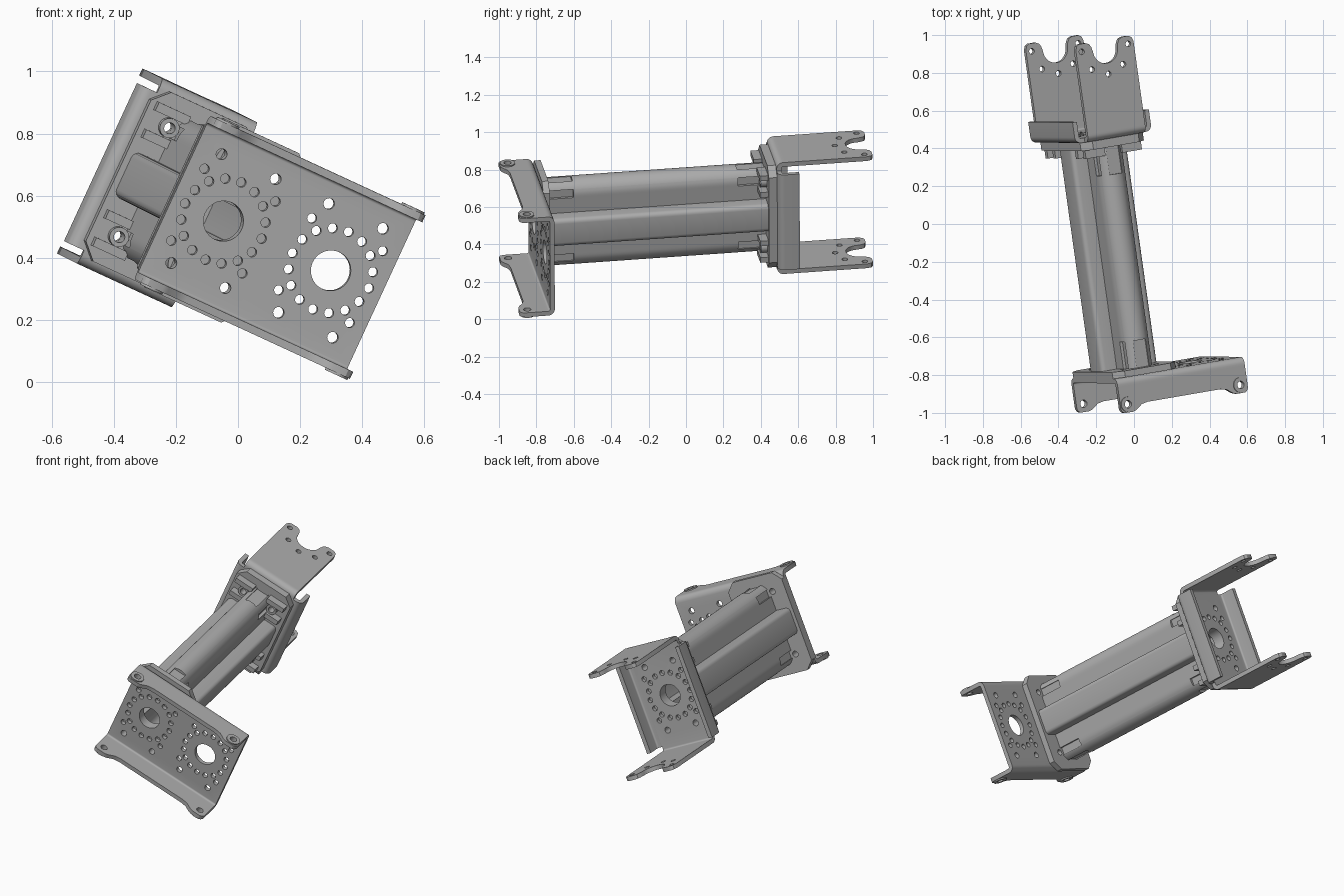
import bpy, bmesh, math
from mathutils import Matrix, Vector

cube = bpy.data.objects.get("Cube")
if cube:
    bpy.data.objects.remove(cube, do_unlink=True)

grey = bpy.data.materials.new("plain grey")
grey.use_nodes = True
colour = (0.42, 0.42, 0.42, 1)
grey.diffuse_color = colour
grey.node_tree.nodes["Principled BSDF"].inputs["Base Color"].default_value = colour

# Tilted frame: u along the wide plate, v across it, w along the link
w = Vector((-0.14, 1, 0.07)).normalized()
u = Vector((0.9, 0.155, -0.415))
u = (u - w * u.dot(w)).normalized()
v = w.cross(u)
FRAME = Matrix.Translation((-0.05, -0.79, 0.52)) @ Matrix((u, v, w)).transposed().to_4x4()
U, V, W = 0, 1, 2


def prism(pts, lo, hi, axes=(U, V, W)):
    return pts, lo, hi, axes


def make(name, prisms):
    """Mesh object from extruded outlines in the tilted frame."""
    bm = bmesh.new()
    for pts, lo, hi, axes in prisms:
        ends = []
        for d in (lo, hi):
            ring = []
            for a, b in pts:
                co = [0, 0, 0]
                co[axes[0]], co[axes[1]], co[axes[2]] = a, b, d
                ring.append(bm.verts.new(co))
            ends.append(ring)
        n = len(pts)
        bm.faces.new(ends[0])
        bm.faces.new(ends[1])
        for i in range(n):
            j = (i + 1) % n
            bm.faces.new((ends[0][i], ends[0][j], ends[1][j], ends[1][i]))
    bmesh.ops.recalc_face_normals(bm, faces=bm.faces)
    mesh = bpy.data.meshes.new(name)
    bm.to_mesh(mesh)
    bm.free()
    mesh.materials.append(grey)
    ob = bpy.data.objects.new(name, mesh)
    bpy.context.collection.objects.link(ob)
    ob.matrix_world = FRAME
    return ob


def select(ob):
    bpy.ops.object.select_all(action="DESELECT")
    ob.select_set(True)
    bpy.context.view_layer.objects.active = ob


def cut(ob, prisms):
    cutter = make("cutter", prisms)
    cutter.hide_render = True
    select(ob)
    mod = ob.modifiers.new("holes", "BOOLEAN")
    mod.operation, mod.solver, mod.object = "DIFFERENCE", "EXACT", cutter
    bpy.ops.object.modifier_apply(modifier=mod.name)
    bpy.data.objects.remove(cutter, do_unlink=True)


def arc(x, y, r, a0, a1, n):
    angles = [math.radians(a0 + (a1 - a0) * i / n) for i in range(n + 1)]
    return [(x + r * math.cos(a), y + r * math.sin(a)) for a in angles]


def circle(x, y, r, n=20):
    return arc(x, y, r, 0, 360, n)[:-1]


def rect(x0, x1, y0, y1):
    return [(x0, y0), (x1, y0), (x1, y1), (x0, y1)]


def mirrored(pts):
    return pts + [(-a, b) for a, b in reversed(pts)]


def bend(x0, half, leg, t=0.025, r=0.035):
    """Folded sheet section: flat from x0, then a round bend up to a leg."""
    outer = [(x0, 0)] + arc(half - r, r, r, -90, 0, 6) + [(half, leg)]
    inner = [(half - t, leg)] + arc(half - r, r, r - t, 0, -90, 6) + [(x0, t)]
    return outer + inner


def shift(pts, dx=0, dy=0, sy=1):
    return [(a + dx, b * sy + dy) for a, b in pts]


CORNERS = [(sx * 0.097, sy * 0.193) for sx in (-1, 1) for sy in (-1, 1)]


def hole_pattern(cx, lo, hi):
    """Hub pattern: bore, ring of sixteen, four diagonals, four corners."""
    outlines = [circle(0, 0, 0.065, 40)]
    outlines += [circle(x, y, 0.0155, 14) for x, y in circle(0, 0, 0.137, 16)]
    outlines += [circle(x, y, 0.0155, 14) for x, y in arc(0, 0, 0.18, 45, 315, 3)]
    outlines += [circle(x, y, 0.018, 14) for x, y in CORNERS]
    return [prism(shift(o, cx), lo, hi) for o in outlines]


TUBE_END, BACK = 1.22, 1.265
MID, PITCH = 0.1925, 0.385
parts = []

# Front bracket web with two hub patterns
web = make("front_web", [prism(shift(mirrored(bend(0.1, 0.29, 0.045)), sy=-1), MID - 0.375, MID + 0.375, (V, W, U))])
cut(web, hole_pattern(0, -0.1, 0.1) + hole_pattern(PITCH, -0.1, 0.1))
parts.append(web)

# Front bracket flanges with eared ends
ear = [(0.375, -0.045), (0.375, -0.165), (0.367, -0.18), (0.355, -0.187), (0.305, -0.187),
       (0.285, -0.18), (0.25, -0.155), (0.215, -0.148)]
for name, s in (("upper", 1), ("lower", -1)):
    lo, hi = sorted((s * 0.265, s * 0.29))
    flange = make("front_flange_" + name, [prism(shift(mirrored(ear), MID), lo, hi, (U, W, V))])
    spots = [(MID + e * 0.332, -0.143) for e in (-1, 1)]
    holes = [prism(circle(x, y, 0.02), -0.4, 0.4, (U, W, V)) for x, y in spots]
    cut(flange, holes)
    lo, hi = sorted((s * 0.285, s * 0.297))
    rings = make("ear_washers_" + name, [prism(circle(x, y, 0.04, 28), lo, hi, (U, W, V)) for x, y in spots])
    cut(rings, holes)
    parts += [flange, rings]

# Rear bracket web and its two folded lips
web = make("rear_web", [prism(shift(mirrored(bend(0.1, 0.328, 0.045)), dy=BACK), -0.17, 0.17, (V, W, U))])
cut(web, hole_pattern(0, 1.2, 1.35))
parts.append(web)
for name, s in (("left", 1), ("right", -1)):
    fold = [(s * a, b + BACK) for a, b in bend(0.17, 0.225, 0.115)]
    parts.append(make("rear_lip_" + name, [prism(fold, -0.28, 0.28, (U, W, V))]))

# Rear flanges with a round notch between two ears
fork = [(0.17, BACK + 0.045), (0.17, 1.755), (0.162, 1.777), (0.145, 1.787), (0.108, 1.787),
        (0.088, 1.778), (0.078, 1.76)] + arc(0, 1.735, 0.072, 0, -80, 8)
for name, s in (("upper", 1), ("lower", -1)):
    lo, hi = sorted((s * 0.303, s * 0.328))
    flange = make("rear_flange_" + name, [prism(mirrored(fork), lo, hi, (U, W, V))])
    spots = [(-0.137, 1.745), (0.137, 1.745)] + arc(0, 1.735, 0.13, -135, -45, 2)
    cut(flange, [prism(circle(x, y, 0.0155, 14), -0.5, 0.5, (U, W, V)) for x, y in spots])
    parts.append(flange)

# Chamfered adapter plates at both tube ends
plate = mirrored([(0.135, -0.3), (0.185, -0.25), (0.185, 0.25), (0.135, 0.3)])
for name, lo, hi in (("front", 0.0, 0.035), ("rear", TUBE_END, BACK)):
    adapter = make("adapter_" + name, [prism(plate, lo, hi)])
    cut(adapter, [prism(circle(0, 0, 0.065, 40), lo - 0.1, hi + 0.1)]
        + [prism(circle(x, y, 0.018), lo - 0.1, hi + 0.1) for x, y in CORNERS])
    parts.append(adapter)

# Hollow cross-shaped tube with clearance pockets at its ends
def cross(t):
    q = [(0.165 - t, 0)] + arc(0.14, 0.055, 0.025 - t, 0, 90, 4)
    q += [(0.078 - t, 0.08 - t)] + arc(0, 0.175, 0.078 - t, 0, 90, 10)
    half = q + [(-a, b) for a, b in reversed(q[:-1])]
    return half + [(a, -b) for a, b in reversed(half[1:-1])]


tube = make("cross_tube", [prism(cross(0), 0.03, TUBE_END + 0.005)])
cut(tube, [prism(cross(0.024), 0, TUBE_END + 0.1)])
pockets = []
for lo, hi in ((0.0, 0.18), (TUBE_END - 0.15, TUBE_END + 0.1)):
    for s in (-1, 1):
        y0, y1 = sorted((s * 0.237, s * 0.3))
        pockets.append(prism(rect(-0.037, 0.037, y0, y1), lo, hi))
        for e in (-1, 1):
            x0, x1 = sorted((e * 0.062, e * 0.12))
            y0, y1 = sorted((s * 0.165, s * 0.21))
            pockets.append(prism(rect(x0, x1, y0, y1), lo, hi))
cut(tube, pockets)
parts.append(tube)

# Clamp ribs and screw bosses on the rear adapter
ribs = []
for x, y in CORNERS:
    e, s = math.copysign(1, x), math.copysign(1, y)
    x0, x1 = sorted((e * 0.05, e * 0.165))
    for c in (0.143, 0.24):
        y0, y1 = sorted((s * (c - 0.015), s * (c + 0.015)))
        ribs.append(prism(rect(x0, x1, y0, y1), TUBE_END - 0.045, TUBE_END + 0.005))
parts.append(make("clamp_ribs", ribs))
boss = make("screw_bosses", [prism(circle(x, y, 0.032), TUBE_END - 0.035, TUBE_END + 0.005) for x, y in CORNERS])
cut(boss, [prism(circle(x, y, 0.018), 1, 1.3) for x, y in CORNERS])
parts.append(boss)

# Smooth the round faces and keep the folds crisp
for ob in parts:
    select(ob)
    bpy.ops.object.shade_smooth_by_angle(angle=math.radians(30))
